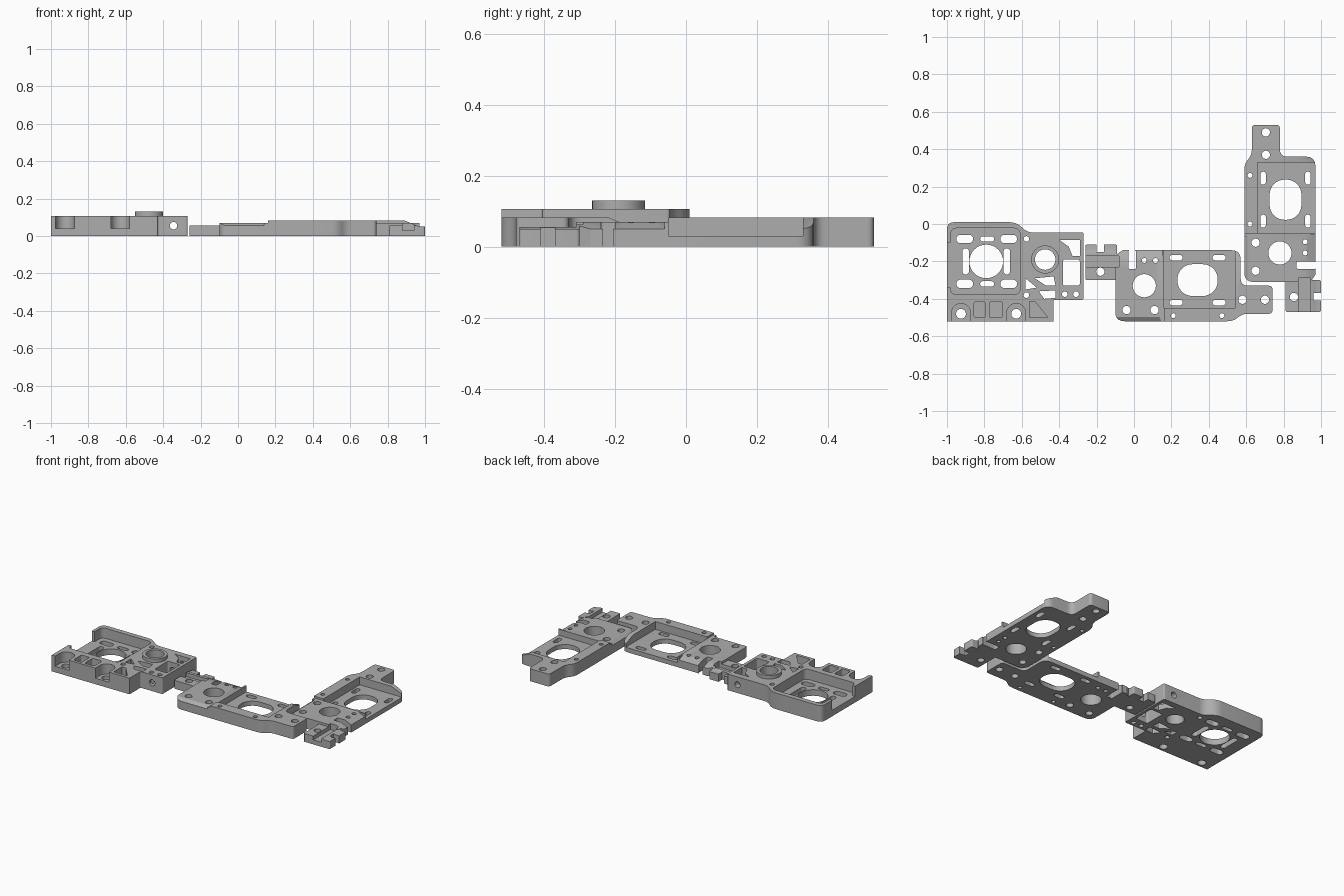
import bpy, bmesh, math
from mathutils import Matrix

cube = bpy.data.objects.get("Cube")
if cube:
    bpy.data.objects.remove(cube, do_unlink=True)

metal = bpy.data.materials.new("machined grey")
metal.use_nodes = True
metal.diffuse_color = (0.42, 0.42, 0.42, 1)
metal.node_tree.nodes["Principled BSDF"].inputs["Base Color"].default_value = metal.diffuse_color


def box(cx, cy, w, h, r=0.0):
    """Rounded rectangle outline."""
    if r <= 0:
        return [(cx + sx * w / 2, cy + sy * h / 2) for sx, sy in ((1, 1), (-1, 1), (-1, -1), (1, -1))]
    pts = []
    for q, (sx, sy) in enumerate(((1, 1), (-1, 1), (-1, -1), (1, -1))):
        for i in range(9):
            a = (q + i / 8) * math.pi / 2
            p = (cx + sx * (w / 2 - r) + r * math.cos(a), cy + sy * (h / 2 - r) + r * math.sin(a))
            if not pts or math.dist(p, pts[-1]) > 1e-4:
                pts.append(p)
    if math.dist(pts[0], pts[-1]) < 1e-4:
        pts.pop()
    return pts


def disc(cx, cy, r):
    return box(cx, cy, 2 * r, 2 * r, r)


def slot(cx, cy, w, h):
    return box(cx, cy, w, h, min(w, h) / 2)


def rounded(corners):
    """Outline with each corner (x, y, r) softened."""
    pts = []
    for i, (x, y, r) in enumerate(corners):
        if r == 0:
            pts.append((x, y))
            continue
        ends = []
        for nx, ny, _ in (corners[i - 1], corners[(i + 1) % len(corners)]):
            d = math.dist((x, y), (nx, ny))
            k = min(r / d, 0.45)
            ends.append((x + (nx - x) * k, y + (ny - y) * k))
        (ax, ay), (bx, by) = ends
        for j in range(6):
            t = j / 5
            u, v, w = (1 - t) ** 2, 2 * t * (1 - t), t * t
            pts.append((u * ax + v * x + w * bx, u * ay + v * y + w * by))
    return pts


def solid(name, outlines, lo=-0.1, hi=0.2, axis="z"):
    """Object made of outlines extruded along an axis."""
    bm = bmesh.new()
    place = {"z": lambda a, b, c: (a, b, c), "x": lambda a, b, c: (c, a, b),
             "y": lambda a, b, c: (a, c, b)}[axis]
    for pts in outlines:
        low = [bm.verts.new(place(a, b, lo)) for a, b in pts]
        top = [bm.verts.new(place(a, b, hi)) for a, b in pts]
        bm.faces.new(low)
        bm.faces.new(top)
        for i in range(len(pts)):
            j = (i + 1) % len(pts)
            bm.faces.new((low[i], low[j], top[j], top[i]))
    bmesh.ops.recalc_face_normals(bm, faces=bm.faces[:])
    me = bpy.data.meshes.new(name)
    bm.to_mesh(me)
    bm.free()
    me.materials.append(metal)
    ob = bpy.data.objects.new(name, me)
    bpy.context.collection.objects.link(ob)
    return ob


def combine(ob, outlines, lo=-0.1, hi=0.2, axis="z", op="DIFFERENCE"):
    """Cut or add extruded outlines and bake the result."""
    tool = solid("cutter", outlines, lo, hi, axis)
    tool.hide_render = True
    mod = ob.modifiers.new("shape", "BOOLEAN")
    mod.operation, mod.solver, mod.object = op, "EXACT", tool
    dg = bpy.context.evaluated_depsgraph_get()
    me = bpy.data.meshes.new_from_object(ob.evaluated_get(dg))
    ob.modifiers.clear()
    ob.data = me
    bpy.data.objects.remove(tool, do_unlink=True)


def finish(ob):
    bpy.ops.object.select_all(action="DESELECT")
    ob.select_set(True)
    bpy.context.view_layer.objects.active = ob
    bpy.ops.object.shade_smooth_by_angle(angle=math.radians(30))


# Tall housing on the left
housing = solid("motor_housing", [rounded([
    (-1, 0.01, 0.04), (-0.63, 0.01, 0.04), (-0.57, -0.045, 0.03), (-0.27, -0.045, 0.01),
    (-0.27, -0.405, 0.01), (-0.43, -0.405, 0.01), (-0.43, -0.52, 0), (-1, -0.52, 0)])], 0, 0.107)
combine(housing, [disc(-0.475, -0.19, 0.075)], 0.05, 0.13, op="UNION")
# Open tray, its side gap, and the front pockets with screw seats
combine(housing, [box(-0.795, -0.2, 0.37, 0.355, 0.03)], 0.04)
combine(housing, [box(-1.0, -0.22, 0.09, 0.24)], 0.04)
combine(housing, [box(-0.825, -0.458, 0.06, 0.085, 0.01), box(-0.738, -0.458, 0.07, 0.085, 0.01),
                  [(-0.56, -0.415), (-0.53, -0.415), (-0.46, -0.5), (-0.56, -0.5)]], 0.045)
combine(housing, [box(x, -0.5, 0.1, 0.15, 0.05) for x in (-0.925, -0.63)], 0.04)
# Through holes
holes = [disc(-0.79, -0.2, 0.09), disc(-0.475, -0.19, 0.055),
         box(-0.335, -0.26, 0.09, 0.14, 0.01),
         [(-0.4, -0.085), (-0.29, -0.085), (-0.29, -0.17), (-0.33, -0.17), (-0.35, -0.12)],
         [(-0.53, -0.29), (-0.43, -0.28), (-0.42, -0.33), (-0.47, -0.33)],
         [(-0.51, -0.36), (-0.42, -0.355), (-0.42, -0.395), (-0.48, -0.4)],
         [(-0.58, -0.29), (-0.52, -0.34), (-0.58, -0.35)]]
for x in (-0.925, -0.63):
    holes.append(disc(x, -0.48, 0.026))
for x in (-0.9, -0.68):
    holes.append(slot(x, -0.2, 0.035, 0.14))
for y in (-0.08, -0.32):
    holes += [slot(-0.905, y, 0.09, 0.045), slot(-0.785, y, 0.075, 0.028), slot(-0.67, y, 0.09, 0.045)]
for x, y in ((-0.575, -0.08), (-0.575, -0.38), (-0.31, -0.375), (-0.37, -0.375)):
    holes.append(disc(x, y, 0.015))
combine(housing, holes)
combine(housing, [disc(-0.345, 0.055, 0.02)], -0.45, 0.0, "y")
finish(housing)

# Flat linkage arm with its hinge tab
arm = solid("linkage_arm", [rounded([
    (0.57, -0.14, 0.05), (0.57, -0.33, 0.04), (0.74, -0.33, 0.02), (0.74, -0.48, 0.02),
    (0.58, -0.48, 0.03), (0.53, -0.52, 0.03), (-0.1, -0.52, 0.05), (-0.1, -0.3, 0),
    (-0.26, -0.3, 0.01), (-0.26, -0.11, 0.01), (-0.2, -0.11, 0), (-0.2, -0.15, 0),
    (-0.16, -0.15, 0), (-0.16, -0.11, 0), (-0.09, -0.11, 0.01), (-0.09, -0.16, 0),
    (-0.06, -0.14, 0)])], 0, 0.082)
# Stepped top: plate beside the rail, pivot section, tab and its channel
combine(arm, [box(0.35, -0.275, 0.38, 0.35)], 0.03)
combine(arm, [box(0.0, -0.3, 0.32, 0.6)], 0.07)
combine(arm, [box(-0.2, -0.2, 0.2, 0.3)], 0.055)
combine(arm, [box(-0.18, -0.2, 0.2, 0.06)], 0.03)
# Bevelled outer edges
combine(arm, [[(-0.6, 0.055), (-0.52, 0.055), (-0.49, 0.075), (-0.49, 0.1), (-0.6, 0.1)]], -0.3, 0.14, "x")
combine(arm, [[(-0.05, 0.05), (-0.14, 0.05), (-0.2, 0.075), (-0.2, 0.1), (-0.05, 0.1)]], -0.3, 0.15, "x")
combine(arm, [[(-0.05, 0.05), (-0.14, 0.05), (-0.22, 0.083), (-0.22, 0.1), (-0.05, 0.1)]], 0.5, 0.6, "x")
# Through holes
holes = [box(0.34, -0.3, 0.215, 0.17, 0.08), disc(0.055, -0.33, 0.062),
         box(-0.01, -0.19, 0.04, 0.1, 0.006), disc(-0.18, -0.255, 0.022)]
for x, y in ((-0.04, -0.46), (0.11, -0.46), (0.58, -0.405), (0.7, -0.405)):
    holes.append(disc(x, y, 0.022))
for x, y in ((0.055, -0.195), (0.115, -0.195), (0.21, -0.49), (0.47, -0.49)):
    holes.append(disc(x, y, 0.013))
for x in (0.225, 0.455):
    for y in (-0.18, -0.42):
        holes.append(slot(x, y, 0.07, 0.03))
combine(arm, holes)
finish(arm)

# Mirrored second arm, turned a quarter
mesh = arm.data.copy()
mesh.transform(Matrix(((0, 1, 0, 1.11), (1, 0, 0, -0.21), (0, 0, 1, 0), (0, 0, 0, 1))))
mesh.flip_normals()
second = bpy.data.objects.new("mirrored_linkage_arm", mesh)
bpy.context.collection.objects.link(second)
finish(second)
